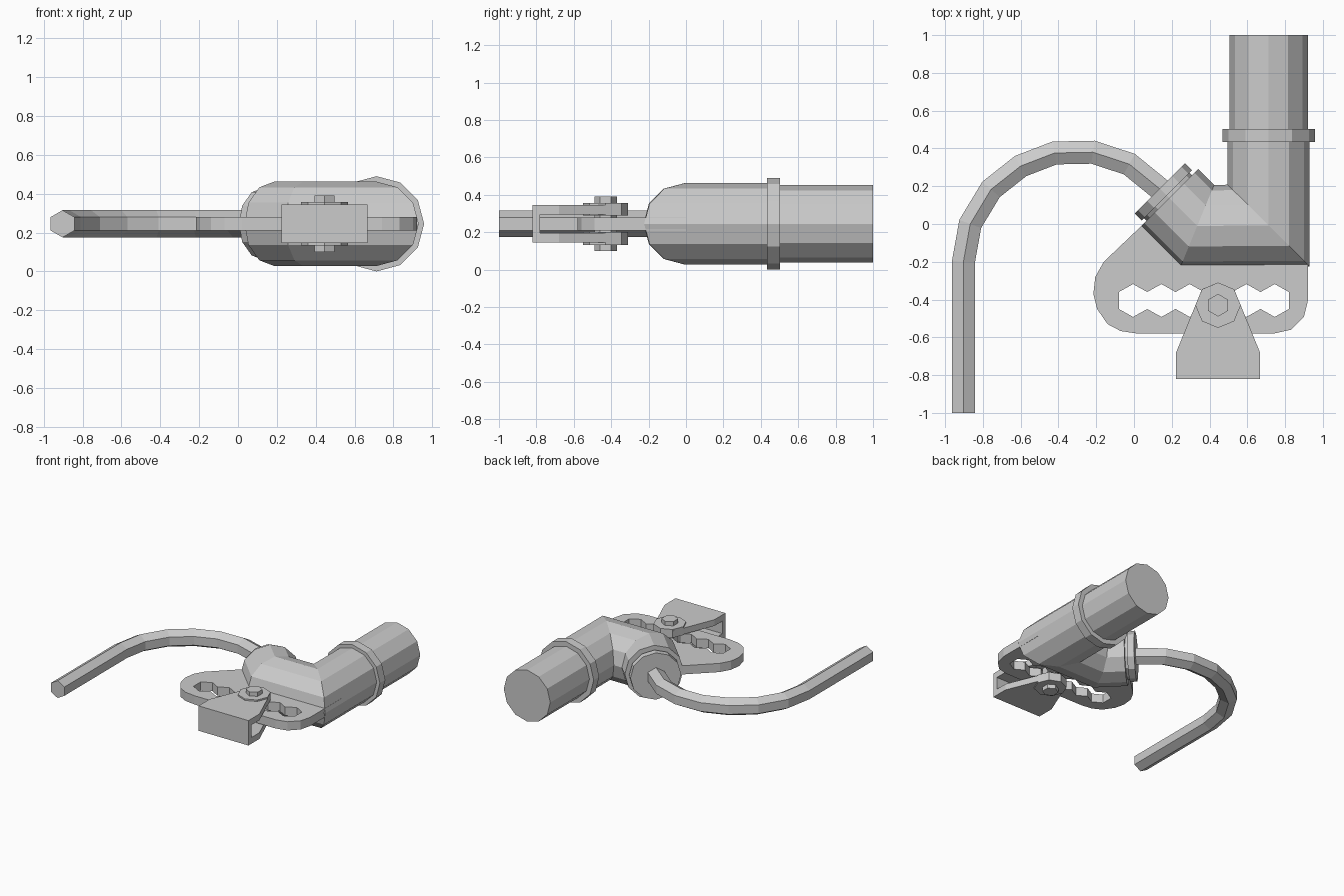
import bpy, bmesh
from math import sin, cos, pi
from mathutils import Vector

if "Cube" in bpy.data.objects:
    bpy.data.objects.remove(bpy.data.objects["Cube"])

ZC = 0.245  # height of the common centre plane


def add_mesh(name, bm):
    bmesh.ops.recalc_face_normals(bm, faces=bm.faces)
    me = bpy.data.meshes.new(name)
    bm.to_mesh(me)
    bm.free()
    ob = bpy.data.objects.new(name, me)
    bpy.context.collection.objects.link(ob)
    return ob


def sweep(name, path, n, r):
    """Mitred tube along a path in the centre plane, one ring vertex pointing up."""
    pts = [Vector(p) for p in path]
    bm = bmesh.new()
    rings = []
    for i, p in enumerate(pts):
        a = (p - pts[i - 1]).normalized() if i else (pts[1] - p).normalized()
        b = (pts[i + 1] - p).normalized() if i < len(pts) - 1 else a
        t = (a + b).normalized()
        side = Vector((-t.y, t.x)) / max(t.dot(a), 0.2)
        ring = []
        for k in range(n):
            q = 2 * pi * k / n
            xy = p + side * r * sin(q)
            ring.append(bm.verts.new((xy.x, xy.y, ZC + r * cos(q))))
        rings.append(ring)
    for r0, r1 in zip(rings, rings[1:]):
        for k in range(n):
            bm.faces.new((r0[k], r0[(k + 1) % n], r1[(k + 1) % n], r1[k]))
    bm.faces.new(rings[0])
    bm.faces.new(rings[-1])
    return add_mesh(name, bm)


def plate(name, loops, z0, z1):
    """Flat plate from an outline and optional hole loops."""
    cu = bpy.data.curves.new(name, 'CURVE')
    cu.dimensions = '2D'
    cu.fill_mode = 'BOTH'
    cu.extrude = (z1 - z0) / 2
    for loop in loops:
        sp = cu.splines.new('POLY')
        sp.points.add(len(loop) - 1)
        for pt, (x, y) in zip(sp.points, loop):
            pt.co = (x, y, 0, 1)
        sp.use_cyclic_u = True
    tmp = bpy.data.objects.new(name + "_tmp", cu)
    bpy.context.collection.objects.link(tmp)
    bpy.context.view_layer.update()
    me = tmp.evaluated_get(bpy.context.evaluated_depsgraph_get()).to_mesh()
    bm = bmesh.new()
    bm.from_mesh(me)
    tmp.to_mesh_clear()
    bpy.data.objects.remove(tmp)
    bmesh.ops.remove_doubles(bm, verts=bm.verts, dist=1e-5)
    bmesh.ops.translate(bm, verts=bm.verts, vec=(0, 0, (z0 + z1) / 2))
    for f in bm.faces:
        f.smooth = False
    return add_mesh(name, bm)


def ngon(x, y, r, n, a0=pi / 2):
    return [(x + r * cos(a0 + 2 * pi * k / n), y + r * sin(a0 + 2 * pi * k / n)) for k in range(n)]


# Pipe, collar and mitred elbow
PX = 0.713
C = Vector((0.335, -0.01))
D = Vector((-1, 1)).normalized()
sweep("pipe", [(PX, 1.0), (PX, 0.48)], 12, 0.207)
sweep("collar", [(PX, 0.503), (PX, 0.433)], 12, 0.245)
sweep("elbow", [(PX, 0.45), (PX, -0.008), C, C + D * 0.21], 12, 0.217)

# Nozzle neck and cap
sweep("nozzle_neck", [C + D * 0.19, C + D * 0.25], 12, 0.17)
sweep("nozzle_cap", [C + D * 0.228, C + D * 0.28], 12, 0.188)

# Bent hexagonal handle
sweep("handle", [(-0.903, -1.0), (-0.903, -0.2), (-0.867, 0.0), (-0.757, 0.183), (-0.6, 0.307),
                 (-0.42, 0.376), (-0.217, 0.38), (-0.025, 0.317), (0.15, 0.175)], 6, 0.07)

# Mounting plate with a slot shaped like a chain of hexagons
outline = [(0.15, 0.1), (0.05, 0.0), (-0.16, -0.2), (-0.205, -0.28), (-0.215, -0.37), (-0.195, -0.45),
           (-0.14, -0.53), (-0.07, -0.567), (0.02, -0.58), (0.74, -0.58), (0.83, -0.56),
           (0.9, -0.49), (0.922, -0.4), (0.922, 0.0), (0.7, 0.1)]
xs = [-0.08 + 0.075 * k for k in range(13)]
half = [0.087 if k % 2 else 0.045 for k in range(13)]
slot = [(x, -0.405 + h) for x, h in zip(xs, half)]
slot += [(x, -0.405 - h) for x, h in zip(reversed(xs), reversed(half))]
plate("mounting_plate", [outline, slot], 0.21, 0.28)

# Clamp bracket: two mirrored arms joined by a front wall, with washers
BX, BY = 0.445, -0.43
arm = [(BX - 0.222, -0.82), (BX + 0.222, -0.82), (BX + 0.222, -0.68), (BX + 0.085, -0.345),
       (BX, -0.31), (BX - 0.085, -0.345), (BX - 0.222, -0.68)]
wall = [(BX - 0.222, -0.82), (BX + 0.222, -0.82), (BX + 0.222, -0.78), (BX - 0.222, -0.78)]
plate("bracket_wall", [wall], 0.19, 0.30)
for s, side in ((1, "upper"), (-1, "lower")):
    z = lambda a, b: sorted((ZC + s * a, ZC + s * b))
    plate(side + "_bracket_arm", [arm], *z(0.05, 0.1))
    plate(side + "_washer", [ngon(BX, BY, 0.12, 8)], *z(0.045, 0.112))

# Hexagonal bolt through the slot
plate("bolt", [ngon(BX, BY, 0.06, 6)], ZC - 0.145, ZC + 0.145)
